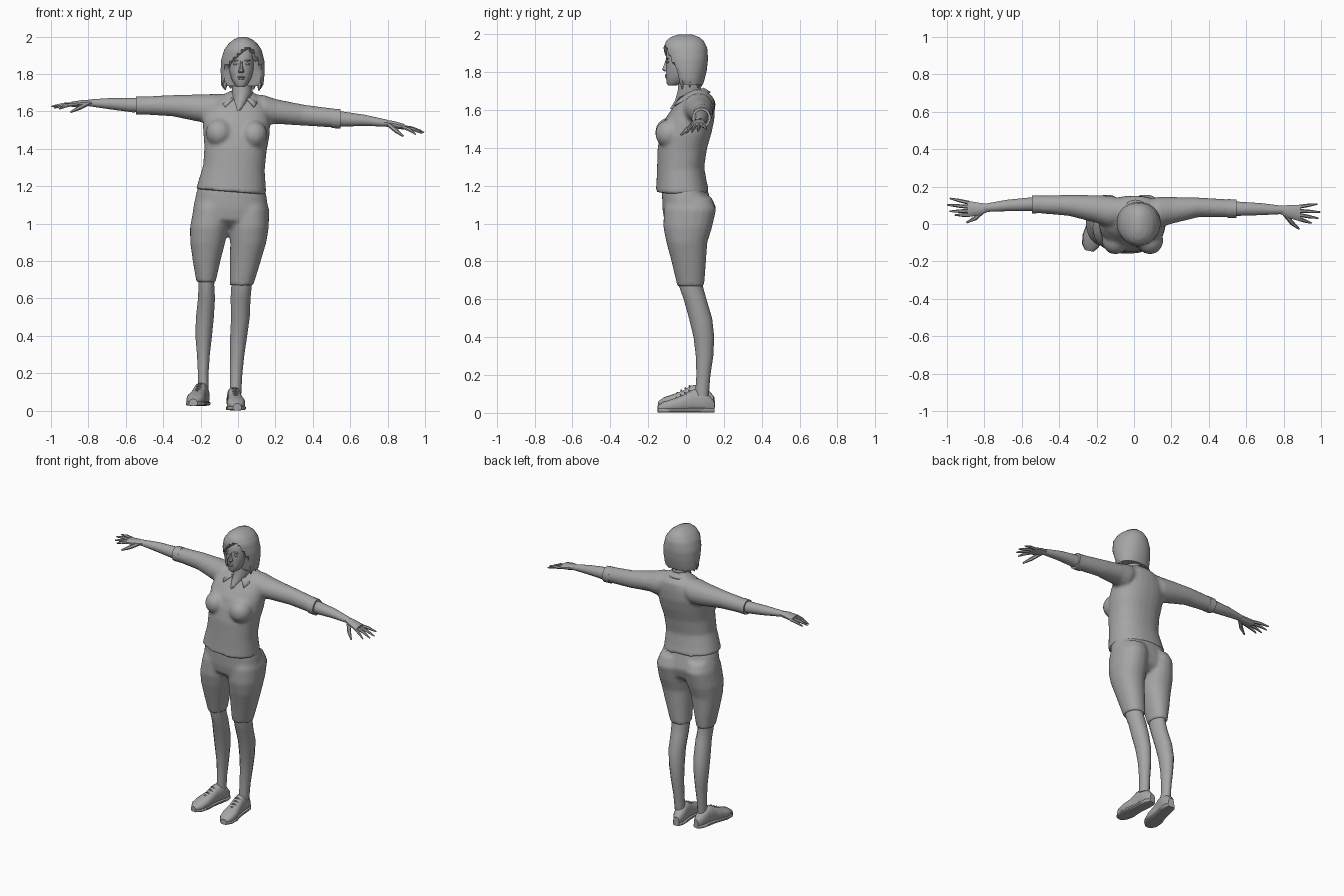
import bpy, bmesh, math
from mathutils import Vector

grey = bpy.data.materials.new("plain_grey")
grey.diffuse_color = (0.38, 0.38, 0.38, 1)


def finish(ob, angle=40):
    """Give the part its material and smooth shading."""
    ob.data.materials.clear()
    ob.data.materials.append(grey)
    bpy.ops.object.select_all(action='DESELECT')
    ob.select_set(True)
    bpy.context.view_layer.objects.active = ob
    bpy.ops.object.shade_smooth_by_angle(angle=math.radians(angle))
    return ob


def from_bmesh(name, bm):
    bmesh.ops.recalc_face_normals(bm, faces=bm.faces)
    me = bpy.data.meshes.new(name)
    bm.to_mesh(me)
    bm.free()
    ob = bpy.data.objects.new(name, me)
    bpy.context.collection.objects.link(ob)
    return finish(ob)


def loft(name, rings, axis='z', n=16, power=2.0, tilt=0.0, warp=None):
    """Skin oval rings (t, a0, a1, b0, b1). Axes: z->(x,y), x->(z,y), y->(x,z)."""
    bm = bmesh.new()
    loops = []
    for t, a0, a1, b0, b1 in rings:
        loop = []
        for i in range(n):
            u = 2 * math.pi * (i + 0.5) / n
            c, s = math.cos(u), math.sin(u)
            da = math.copysign(abs(c) ** (2 / power), c) * (a1 - a0) / 2
            a = (a0 + a1) / 2 + da
            b = (b0 + b1) / 2 + math.copysign(abs(s) ** (2 / power), s) * (b1 - b0) / 2
            p = {'z': (a, b, t + tilt * da), 'x': (t, b, a), 'y': (a, t, b)}[axis]
            loop.append(bm.verts.new(warp(*p) if warp else p))
        loops.append(loop)
    for l0, l1 in zip(loops, loops[1:]):
        for i in range(n):
            j = (i + 1) % n
            bm.faces.new((l0[i], l0[j], l1[j], l1[i]))
    bm.faces.new(loops[0])
    bm.faces.new(loops[-1])
    return from_bmesh(name, bm)


def tube(name, pts, radii):
    """Tapered round bar along a path."""
    cu = bpy.data.curves.new(name, 'CURVE')
    cu.dimensions = '3D'
    cu.bevel_depth, cu.bevel_resolution, cu.use_fill_caps = 1.0, 1, True
    sp = cu.splines.new('POLY')
    sp.points.add(len(pts) - 1)
    for q, p, r in zip(sp.points, pts, radii):
        q.co, q.radius = (*p, 1), r
    ob = bpy.data.objects.new(name, cu)
    bpy.context.collection.objects.link(ob)
    bpy.ops.object.select_all(action='DESELECT')
    ob.select_set(True)
    bpy.context.view_layer.objects.active = ob
    bpy.ops.object.convert(target='MESH')
    return finish(bpy.context.view_layer.objects.active)


def ball(name, loc, size):
    bm = bmesh.new()
    bmesh.ops.create_uvsphere(bm, u_segments=16, v_segments=10, radius=1)
    for v in bm.verts:
        v.co = Vector([v.co[k] * size[k] + loc[k] for k in range(3)])
    return from_bmesh(name, bm)


def fuse(name, parts, voxel=0.011):
    """Join overlapping parts into one continuous skin."""
    bpy.ops.object.select_all(action='DESELECT')
    for p in parts:
        p.select_set(True)
    bpy.context.view_layer.objects.active = parts[0]
    bpy.ops.object.join()
    ob = parts[0]
    ob.name = name
    m = ob.modifiers.new("skin", 'REMESH')
    m.mode, m.voxel_size, m.use_smooth_shade = 'VOXEL', voxel, True
    s = ob.modifiers.new("soften", 'SMOOTH')
    s.factor, s.iterations = 0.5, 4
    return ob


# shirt: torso, bust and sleeves
torso = loft("torso", [
    (1.17, -.224, .152, -.160, .123), (1.22, -.210, .148, -.156, .110),
    (1.30, -.186, .143, -.153, .096), (1.40, -.180, .153, -.150, .112),
    (1.48, -.186, .168, -.135, .135), (1.55, -.190, .172, -.112, .150),
    (1.61, -.170, .170, -.072, .152), (1.66, -.110, .140, -.035, .148),
    (1.69, -.065, .105, -.010, .122), (1.71, -.030, .080, .020, .100)],
    n=28, power=2.3, tilt=-.08)
bust = [ball("bust", (x, -.088, z), (.072, .075, .075)) for x, z in ((-.1, 1.485), (.085, 1.475))]
sleeve_l = loft("sleeve_l", [
    (-.02, 1.58, 1.695, .02, .13), (-.13, 1.53, 1.694, -.02, .152), (-.20, 1.542, 1.692, .005, .155),
    (-.35, 1.573, 1.688, .043, .156), (-.54, 1.585, 1.678, .06, .152)], 'x')
sleeve_r = loft("sleeve_r", [
    (.06, 1.56, 1.695, .01, .13), (.14, 1.52, 1.688, -.02, .148), (.20, 1.533, 1.667, .0, .145),
    (.35, 1.523, 1.637, .037, .142), (.54, 1.512, 1.612, .034, .13)], 'x')
fuse("shirt", [torso, sleeve_l, sleeve_r] + bust)

# rolled cuffs
loft("left_cuff", [(-.50, 1.582, 1.681, .057, .153), (-.545, 1.582, 1.68, .056, .154)], 'x')
loft("right_cuff", [(.50, 1.51, 1.616, .032, .134), (.548, 1.507, 1.613, .031, .132)], 'x')

# shirt collar
bm = bmesh.new()
edge = []
for i in range(15):
    a = math.radians(-142 + 284 * i / 14)
    s, c, t = math.sin(a), math.cos(a), abs(i - 7) / 7
    z = 1.69 + .028 * c
    edge.append((bm.verts.new((.012 + .06 * s, .022 + .072 * c, z)),
                 bm.verts.new((.008 + (.088 + .04 * t ** 4) * s, .022 + .108 * c, z - .022 - .02 * t ** 4))))
for (a, b), (c, d) in zip(edge, edge[1:]):
    bm.faces.new((a, b, d, c))
collar = from_bmesh("collar", bm)
collar.modifiers.new("cloth", 'SOLIDIFY').thickness = .007

# forearms
loft("left_forearm", [(-.48, 1.60, 1.67, .07, .14), (-.56, 1.594, 1.672, .068, .142),
                      (-.68, 1.61, 1.672, .068, .13), (-.80, 1.628, 1.664, .064, .108)], 'x')
loft("right_forearm", [(.48, 1.525, 1.60, .045, .12), (.56, 1.518, 1.60, .043, .12),
                       (.68, 1.522, 1.582, .047, .112), (.80, 1.518, 1.555, .053, .097)], 'x')


# hands: palm, four fingers and thumb
def hand(side, palm, base_x, base_z, tips, thumb):
    loft(side + "_palm", palm, 'x', n=12)
    ys = [palm[-1][4] - .012 - .0215 * k for k in range(4)]
    for k, (y, tip) in enumerate(zip(ys, tips)):
        root = Vector((base_x, y, base_z))
        mid = root.lerp(Vector(tip), .5) + Vector((0, 0, .004))
        tube(f"{side}_finger_{k + 1}", [root, mid, tip], (.0105, .0095, .004))
    tube(side + "_thumb", thumb, (.012, .012, .005))


hand("left", [(-.78, 1.63, 1.663, .064, .108), (-.83, 1.624, 1.662, .045, .115), (-.89, 1.622, 1.652, .035, .125)],
     -.88, 1.638, [(-.985, .137, 1.63), (-.998, .102, 1.626), (-.985, .068, 1.618), (-.958, .048, 1.612)],
     [(-.80, .075, 1.643), (-.85, .03, 1.618), (-.895, .008, 1.596)])
hand("right", [(.78, 1.52, 1.556, .053, .097), (.83, 1.51, 1.55, .03, .103), (.89, 1.502, 1.533, .012, .104)],
     .88, 1.518, [(.98, .107, 1.497), (.995, .064, 1.488), (.985, .031, 1.483), (.95, .005, 1.478)],
     [(.80, .06, 1.535), (.845, .005, 1.497), (.883, -.027, 1.468)])

# shorts: pelvis and two legs
pelvis = loft("pelvis", [(1.21, -.20, .14, -.12, .105), (1.165, -.219, .152, -.127, .118),
                         (1.08, -.238, .164, -.125, .142), (1.02, -.245, .16, -.115, .125),
                         (.985, -.16, .06, -.07, .09)], n=28, power=2.3, tilt=-.08)
leg_l = loft("leg_l", [(1.14, -.215, -.055, -.10, .135), (1.085, -.238, -.047, -.118, .16),
                       (.98, -.257, -.05, -.120, .138), (.90, -.256, -.068, -.104, .113),
                       (.80, -.242, -.094, -.077, .106), (.685, -.222, -.120, -.046, .096)], n=20, power=2.2)
leg_r = loft("leg_r", [(1.14, -.04, .145, -.10, .135), (1.075, -.046, .167, -.118, .16),
                       (.98, -.047, .165, -.120, .138), (.90, -.042, .152, -.104, .113),
                       (.80, -.044, .122, -.077, .106), (.67, -.045, .082, -.046, .096)], n=20, power=2.2)
fuse("shorts", [pelvis, leg_l, leg_r])

# lower legs share the same side profile
side_line = [(.74, -.04, .09), (.67, -.037, .089), (.6, -.012, .108), (.5, .016, .138), (.4, .04, .149),
             (.3, .052, .144), (.2, .055, .129), (.09, .048, .12)]
left_x = [(-.215, -.125), (-.212, -.126), (-.215, -.122), (-.226, -.128), (-.229, -.138),
          (-.22, -.150), (-.215, -.157), (-.214, -.158)]
right_x = [(-.04, .078), (-.037, .075), (-.041, .068), (-.038, .064), (-.043, .05),
           (-.043, .035), (-.043, .024), (-.045, .018)]
for name, xs in (("left_lower_leg", left_x), ("right_lower_leg", right_x)):
    loft(name, [(z, x0, x1, y0, y1) for (z, y0, y1), (x0, x1) in zip(side_line, xs)], n=14)

# shoes: sole, upper and laces, heel at the local origin and toe towards -y
shape = [(0, .02, .06), (.03, .036, .095), (.08, .038, .125), (.12, .037, .12), (.165, .041, .092),
         (.22, .05, .072), (.27, .043, .056), (.298, .02, .036)]
for name, loc, turn in (("left", (-.18, .148, .026), -.2), ("right", (-.028, .148, .002), .08)):
    parts = [loft(name + "_shoe", [(-t, -w, w, .004, h) for t, w, h in shape], 'y', n=16, power=2.5),
             loft(name + "_sole", [(-t, -w - .003, w + .003, 0, .024) for t, w, h in shape], 'y', power=4)]
    for k in range(4):
        y, z = -.125 - .022 * k, .118 - .012 * k
        parts.append(tube(f"{name}_lace_{k + 1}", [(-.024, y, z - .014), (0, y - .008, z), (.024, y, z - .014)],
                          (.004, .004, .004)))
    for p in parts:
        p.location, p.rotation_euler = loc, (0, 0, turn)

# neck and face
loft("neck", [(1.605, -.01, .018, -.086, .03), (1.65, -.035, .058, -.06, .085),
              (1.70, -.032, .078, -.045, .085), (1.79, -.035, .075, -.04, .06)])
loft("face", [(1.73, -.005, .035, -.094, -.05), (1.742, -.018, .05, -.103, -.01), (1.775, -.036, .07, -.106, .04),
              (1.82, -.05, .085, -.104, .06), (1.87, -.054, .089, -.106, .07),
              (1.92, -.05, .085, -.103, .07), (1.96, -.03, .065, -.07, .05)], n=24, power=2.2)
loft("nose", [(1.804, .004, .03, -.114, -.09), (1.814, .0, .034, -.128, -.09),
              (1.84, .009, .026, -.117, -.09), (1.87, .011, .025, -.107, -.09)], n=8)
ball("upper_lip", (.017, -.104, 1.784), (.02, .008, .005))
ball("lower_lip", (.017, -.103, 1.775), (.017, .008, .006))
for side, x in (("left", -.014), ("right", .05)):
    ball(side + "_eye", (x, -.096, 1.853), (.014, .008, .006))
    ball(side + "_brow", (x, -.098, 1.872), (.019, .009, .004))


# bob hair with a side-swept parting, pulled back around the face
def hairline(x, y, z):
    line = 1.935 - (.85 * (.06 - x) if x < .06 else 1.8 * (x - .06))
    if z < line:
        y = max(y, -.028 - .19 * (z - 1.715))
    return x, y, z


key = [(1.735, -.082, .130, -.05, .09), (1.76, -.090, .138, -.075, .098), (1.81, -.093, .143, -.095, .11),
       (1.87, -.092, .141, -.110, .117), (1.93, -.074, .126, -.119, .112), (1.965, -.048, .102, -.105, .094),
       (1.985, -.022, .076, -.082, .07), (1.998, .005, .045, -.045, .035)]
rings = []
for r, q in zip(key, key[1:]):
    rings += [tuple(a + (b - a) * f / 3 for a, b in zip(r, q)) for f in range(3)]
loft("hair", rings + [key[-1]], n=36, power=2.15, warp=hairline)
for k, (x, y, tip) in enumerate([(-.07, -.02, 1.715), (-.078, .02, 1.722), (.115, -.02, 1.71),
                                 (.122, .02, 1.72), (-.04, .065, 1.722), (.085, .065, 1.718), (.02, .08, 1.724)]):
    tube(f"hair_lock_{k + 1}", [(x, y, 1.78), (x, y, 1.745), (x * .97, y, tip)], (.014, .014, .003))
